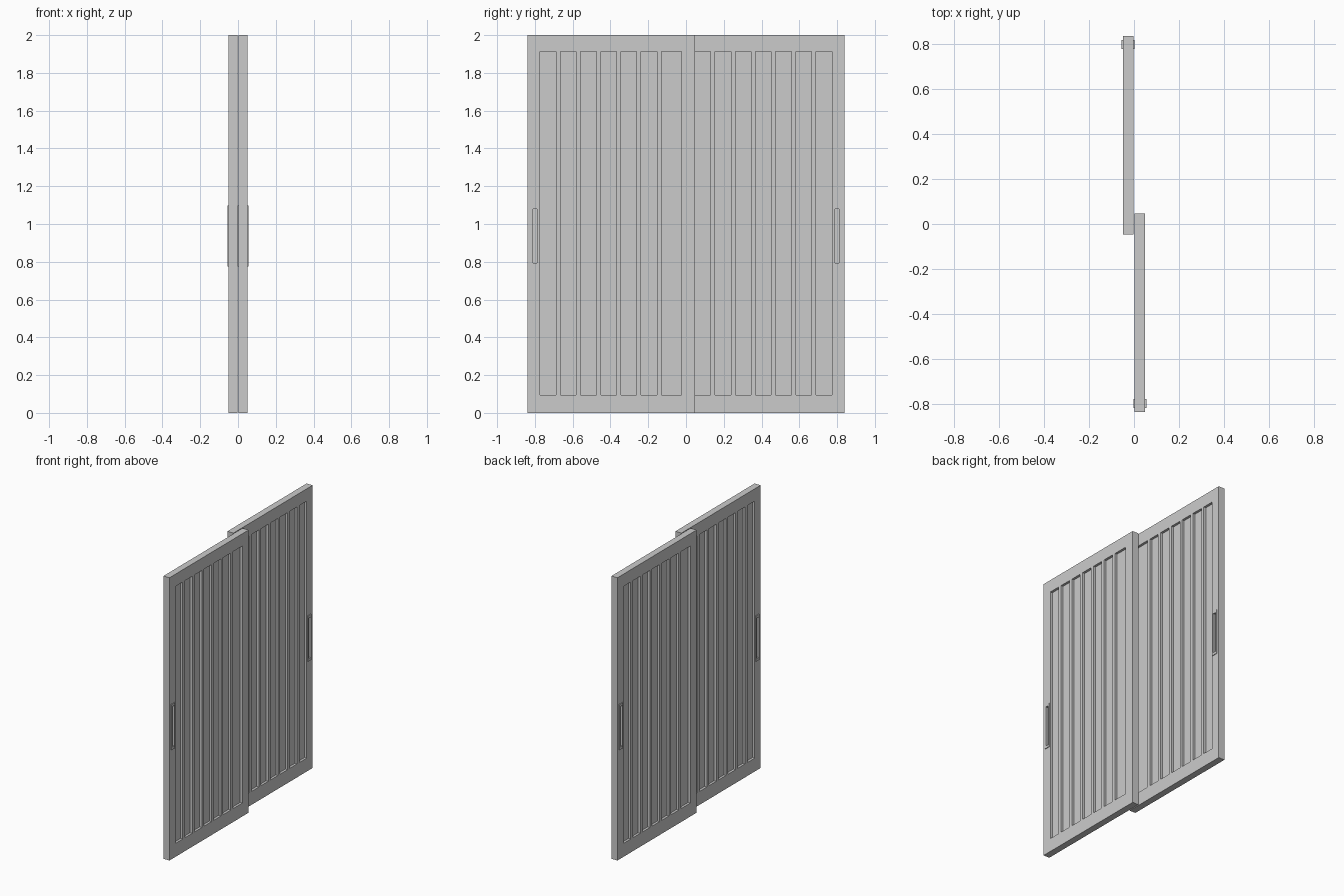
import bpy, bmesh
from math import pi
from mathutils import Matrix, Vector

cube = bpy.data.objects.get("Cube")
if cube:
    bpy.data.objects.remove(cube)

grey = bpy.data.materials.new("light grey")
grey.use_nodes = True
grey.diffuse_color = (0.6, 0.6, 0.6, 1)
grey.node_tree.nodes["Principled BSDF"].inputs["Base Color"].default_value = (0.6, 0.6, 0.6, 1)


def boxes(name, bounds):
    """One object made of boxes, each given as (x0, x1, y0, y1, z0, z1)."""
    bm = bmesh.new()
    for x0, x1, y0, y1, z0, z1 in bounds:
        mid = Vector((x0 + x1, y0 + y1, z0 + z1)) / 2
        size = Matrix.Diagonal((x1 - x0, y1 - y0, z1 - z0, 1))
        bmesh.ops.create_cube(bm, size=1, matrix=Matrix.Translation(mid) @ size)
    mesh = bpy.data.meshes.new(name)
    bm.to_mesh(mesh)
    bm.free()
    mesh.materials.append(grey)
    obj = bpy.data.objects.new(name, mesh)
    bpy.context.collection.objects.link(obj)
    return obj


def cut(obj, cutter):
    """Subtract the cutter, keep the result and drop the cutter."""
    cutter.hide_render = True
    mod = obj.modifiers.new("cut", 'BOOLEAN')
    mod.operation, mod.solver, mod.object = 'DIFFERENCE', 'EXACT', cutter
    bpy.context.view_layer.update()
    graph = bpy.context.evaluated_depsgraph_get()
    mesh = bpy.data.meshes.new_from_object(obj.evaluated_get(graph))
    obj.modifiers.clear()
    obj.data = mesh
    bpy.data.objects.remove(cutter)


X0, X1 = 0.003, 0.05          # door thickness
Y0, Y1 = -0.838, 0.047        # door width
GROOVE, POCKET, LIP = 0.017, 0.012, 0.005
PITCH, SLAT = 0.107, 0.024
HY0, HY1, HZ0, HZ1 = -0.82, -0.78, 0.775, 1.098
RIM = 0.009


def both_faces(depth, out, *rest):
    """A box on each face of the door, from depth inside to out beyond it."""
    return [(X0 - out, X0 + depth, *rest), (X1 - depth, X1 + out, *rest)]


# Grooves between the slats; the last one is a full pitch wide
recesses = []
for i in range(7):
    start = -0.772 + i * PITCH
    width = PITCH if i == 6 else PITCH - SLAT
    recesses += both_faces(GROOVE, 0.02, start, start + width, 0.095, 1.913)
# Pocket behind each handle
pocket = (HY0 + RIM, HY1 - RIM, HZ0 + RIM * 2, HZ1 - RIM * 2)
recesses += both_faces(POCKET, 0.02, *pocket)

door = boxes("front_door", [(X0, X1, Y0, Y1, 0, 2)])
cut(door, boxes("door_recesses", recesses))

# Handle surrounds, thin raised rims on both faces
handle = boxes("front_handle", both_faces(0.001, LIP, HY0, HY1, HZ0, HZ1))
cut(handle, boxes("handle_opening", [(X0 - 0.1, X1 + 0.1, *pocket)]))

# The second door is the first one turned half way round
for part in (door, handle):
    other = part.copy()
    other.name = part.name.replace("front", "back")
    other.rotation_euler.z = pi
    bpy.context.collection.objects.link(other)
